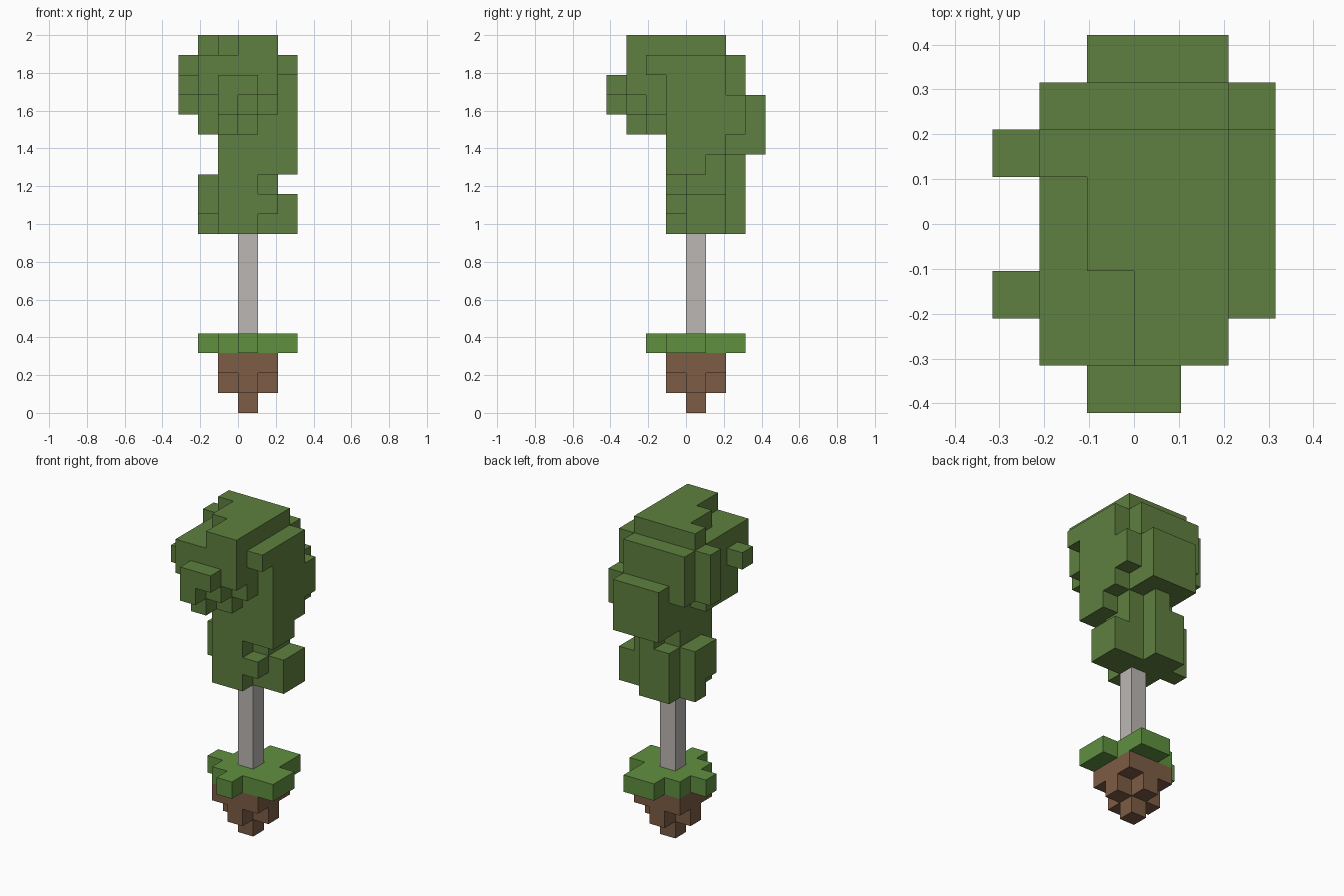
import bpy
import bmesh
from itertools import product
from mathutils import Vector

UNIT = 2 / 19  # edge of one cube cell

default_cube = bpy.data.objects.get("Cube")
if default_cube:
    bpy.data.objects.remove(default_cube, do_unlink=True)


def make_material(name, red, green, blue):
    material = bpy.data.materials.new(name)
    material.use_nodes = True
    colour = (red, green, blue, 1)
    material.diffuse_color = colour
    shader = next(node for node in material.node_tree.nodes if node.type == "BSDF_PRINCIPLED")
    shader.inputs["Base Color"].default_value = colour
    return material


def block(left, right, front, back, bottom, top):
    """Cells filled by one box, measured in whole cells."""
    return set(product(range(left, right), range(front, back), range(bottom, top)))


def join(*blocks):
    return set().union(*blocks)


def build_shell(name, cells, material):
    """Skin the outside of a group of cells with large flat faces."""
    mesh_data = bmesh.new()
    corners = {}

    def corner(position):
        key = tuple(round(value) for value in position)
        if key not in corners:
            corners[key] = mesh_data.verts.new(Vector(key) * UNIT)
        return corners[key]

    for cell in sorted(cells):
        for axis, side in product(range(3), (0, 1)):
            step = Vector((0, 0, 0))
            step[axis] = 1 if side else -1
            if tuple(round(value) for value in Vector(cell) + step) in cells:
                continue
            across, along = Vector((0, 0, 0)), Vector((0, 0, 0))
            across[(axis + 1) % 3] = 1
            along[(axis + 2) % 3] = 1
            start = Vector(cell) + (step if side else Vector((0, 0, 0)))
            ring = [start, start + across, start + across + along, start + along]
            if not side:
                ring.reverse()
            mesh_data.faces.new([corner(point) for point in ring])

    bmesh.ops.dissolve_limit(mesh_data, angle_limit=0.01,
                             verts=mesh_data.verts[:], edges=mesh_data.edges[:])
    mesh = bpy.data.meshes.new(name)
    mesh_data.to_mesh(mesh)
    mesh_data.free()
    mesh.materials.append(material)
    shell = bpy.data.objects.new(name, mesh)
    bpy.context.collection.objects.link(shell)
    return shell


leaf_green = make_material("leaf green", 0.114, 0.216, 0.050)
grass_green = make_material("grass green", 0.117, 0.279, 0.051)
soil_brown = make_material("soil brown", 0.205, 0.107, 0.060)
bark_grey = make_material("bark grey", 0.497, 0.474, 0.456)

# Soil clump tapering to a point: square, cross, single cell
soil = join(
    block(-1, 2, -1, 2, 2, 3),
    block(-1, 2, 0, 1, 1, 2),
    block(0, 1, -1, 2, 1, 2),
    block(0, 1, 0, 1, 0, 1),
)
build_shell("soil_clump", soil, soil_brown)

# Ragged grass plate, row by row from front to back
grass_rows = {-2: (0, 1), -1: (-1, 3), 0: (-2, 3), 1: (-1, 2), 2: (0, 2)}
grass = join(*(block(left, right, row, row + 1, 3, 4)
               for row, (left, right) in grass_rows.items()))
build_shell("grass_plate", grass, grass_green)

# Slim trunk
build_shell("trunk", block(0, 1, 0, 1, 4, 9), bark_grey)

# Lower foliage with side clumps
lower_foliage = join(
    block(-1, 1, -1, 3, 9, 12),
    block(1, 2, 0, 2, 9, 12),
    block(1, 2, -1, 0, 10, 11),
    block(2, 3, 0, 2, 9, 11),
    block(-2, -1, 0, 2, 10, 12),
    block(-2, -1, 1, 2, 9, 10),
)

# Middle foliage with a bulge at the back and a slab on the left
middle_foliage = join(
    block(-1, 2, -1, 2, 12, 14),
    block(0, 1, 2, 3, 12, 13),
    block(-1, 2, 2, 4, 13, 16),
    block(2, 3, -1, 1, 12, 13),
    block(2, 3, -1, 2, 13, 17),
    block(2, 3, 2, 3, 14, 16),
    block(2, 3, -2, 2, 17, 18),
)

# Overhanging upper foliage, stepped underneath
upper_foliage = join(
    block(-2, 2, -3, 3, 16, 18),
    block(-2, 2, -2, 3, 15, 16),
    block(-1, 1, -3, -2, 15, 16),
    block(-2, 1, -2, 1, 14, 15),
    block(1, 2, -1, 3, 14, 15),
    block(-1, 1, 1, 3, 14, 15),
    block(-1, 0, -3, -2, 14, 15),
)

# Front clump and two small tufts on the right
tufts = join(
    block(-1, 1, -4, -3, 16, 17),
    block(-1, 0, -4, -3, 15, 16),
    block(-3, -2, -2, -1, 16, 17),
    block(-3, -2, 1, 2, 15, 18),
)

# Top layer with a stepped front edge
cap = join(*(block(column, column + 1, front, 2, 18, 19)
             for column, front in zip(range(-2, 2), (1, -1, -3, -3))))

build_shell("foliage", join(lower_foliage, middle_foliage, upper_foliage, tufts, cap), leaf_green)
